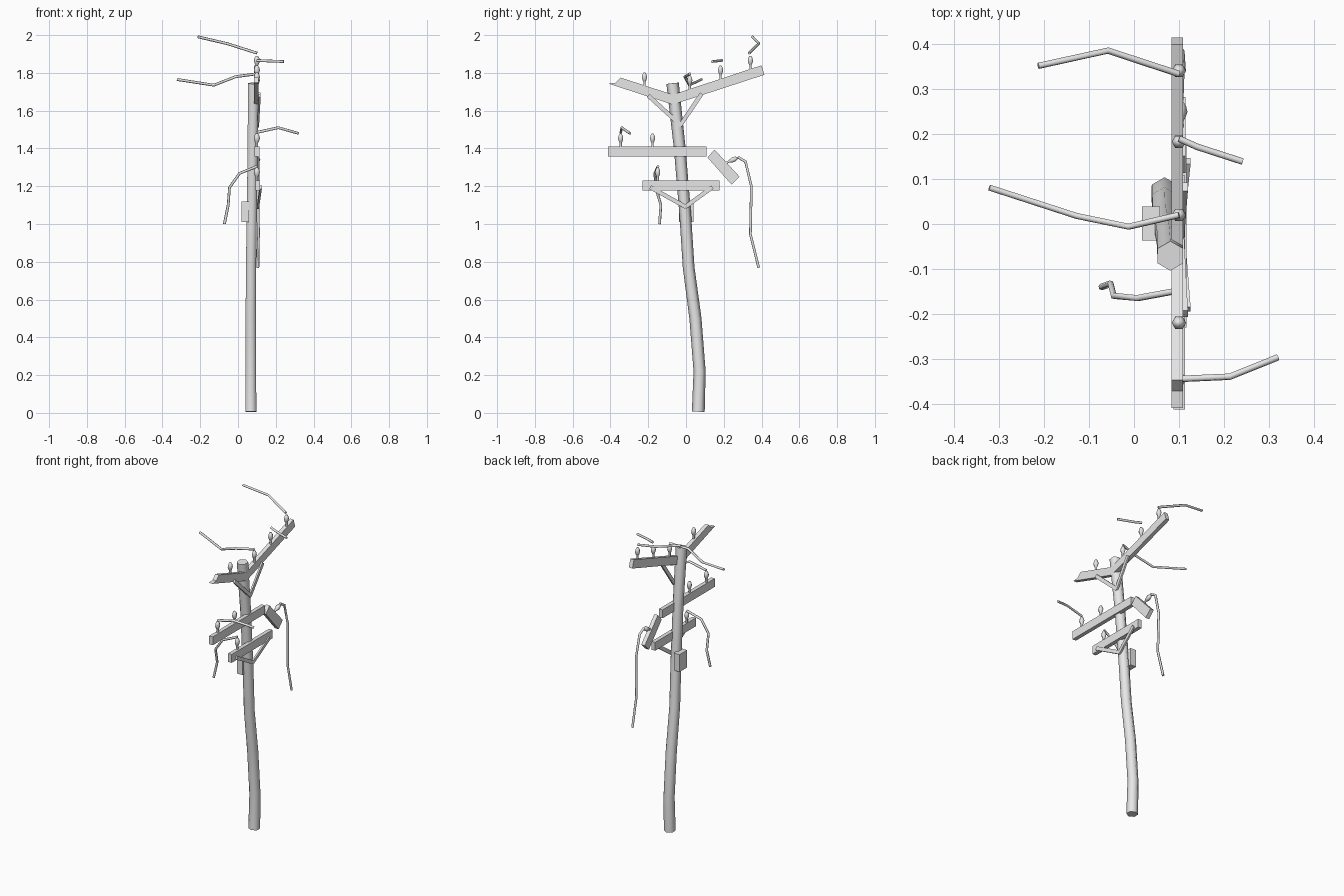
import bpy, bmesh, math
from mathutils import Vector

old = bpy.data.objects.get("Cube")
if old:
    bpy.data.objects.remove(old, do_unlink=True)

GREY = (0.8, 0.8, 0.8, 1)
mat = bpy.data.materials.new("plain grey")
mat.use_nodes = True
mat.diffuse_color = GREY
mat.node_tree.nodes["Principled BSDF"].inputs["Base Color"].default_value = GREY


def finish(name, bm, smooth=False):
    bmesh.ops.recalc_face_normals(bm, faces=bm.faces)
    mesh = bpy.data.meshes.new(name)
    bm.to_mesh(mesh)
    bm.free()
    mesh.materials.append(mat)
    ob = bpy.data.objects.new(name, mesh)
    bpy.context.collection.objects.link(ob)
    if smooth:
        bpy.ops.object.select_all(action="DESELECT")
        ob.select_set(True)
        bpy.context.view_layer.objects.active = ob
        bpy.ops.object.shade_smooth_by_angle(angle=math.radians(65))
    return ob


def tube(name, path, radii, ref=(0, 1, 0), sides=6):
    """Sweep a polygon along a path, with one radius per point."""
    pts = [Vector(p) for p in path]
    if not isinstance(radii, (list, tuple)):
        radii = [radii] * len(pts)
    bm = bmesh.new()
    u, rings = Vector(ref), []
    for i, (p, r) in enumerate(zip(pts, radii)):
        t = Vector()
        if i:
            t += (p - pts[i - 1]).normalized()
        if i < len(pts) - 1:
            t += (pts[i + 1] - p).normalized()
        t.normalize()
        u = (u - t * u.dot(t)).normalized()
        v = t.cross(u)
        angles = [math.tau * k / sides for k in range(sides)]
        rings.append([bm.verts.new(p + r * (u * math.cos(a) + v * math.sin(a))) for a in angles])
    for a, b in zip(rings, rings[1:]):
        for k in range(sides):
            n = (k + 1) % sides
            bm.faces.new((a[k], a[n], b[n], b[k]))
    bm.faces.new(rings[0])
    bm.faces.new(rings[-1])
    return finish(name, bm, True)


def slab(name, pts, depth):
    """Extrude an outline of (x, y, z) points along x."""
    bm = bmesh.new()
    face = bm.faces.new([bm.verts.new(p) for p in pts])
    ext = bmesh.ops.extrude_face_region(bm, geom=[face])
    moved = [g for g in ext["geom"] if isinstance(g, bmesh.types.BMVert)]
    bmesh.ops.translate(bm, vec=(depth, 0, 0), verts=moved)
    return finish(name, bm)


def plank(name, x, outline, depth=0.025):
    return slab(name, [(x, y, z) for y, z in outline], depth)


def brace(name, top, bottom, half=0.011):
    a, b = Vector(top), Vector(bottom)
    d = b - a
    side = Vector((0, -d.z, d.y)).normalized() * half
    return slab(name, [a + side, a - side, b - side, b + side], 0.011)


# Leaning, bent pole
tube("pole", [(0.068, 0.065, 0.006), (0.068, 0.072, 0.22), (0.068, 0.05, 0.5),
              (0.069, 0.014, 0.77), (0.073, -0.004, 1.05), (0.078, -0.033, 1.4),
              (0.081, -0.071, 1.745)],
     [0.034, 0.032, 0.032, 0.031, 0.031, 0.031, 0.033])

# Small box on the back of the pole
plank("junction_box", 0.018, [(-0.037, 1.01), (0.039, 1.01), (0.039, 1.12), (-0.037, 1.12)], 0.04)

# Crossarms, with splintered ends
plank("top_arm_rear", 0.084, [(-0.07, 1.632), (0.415, 1.79), (0.4, 1.84), (-0.07, 1.685)])
plank("top_arm_front", 0.084, [(-0.07, 1.632), (-0.41, 1.743), (-0.372, 1.748),
                               (-0.347, 1.775), (-0.07, 1.685)])
plank("middle_arm", 0.088, [(-0.413, 1.357), (0.108, 1.357), (0.108, 1.41), (-0.413, 1.41)])
plank("hanging_arm_piece", 0.09, [(0.114, 1.352), (0.241, 1.209), (0.283, 1.251), (0.151, 1.394)])
plank("lower_arm", 0.092, [(-0.23, 1.177), (0.177, 1.177), (0.177, 1.23), (-0.23, 1.23)])

# Diagonal braces
brace("top_brace_front", (0.109, -0.2, 1.68), (0.1, -0.025, 1.52))
brace("top_brace_rear", (0.109, 0.083, 1.69), (0.1, -0.032, 1.52))
brace("lower_brace_front", (0.115, -0.19, 1.195), (0.1, 0.0, 1.09))
brace("lower_brace_rear", (0.115, 0.14, 1.195), (0.1, -0.005, 1.09))

# Insulators: a pin with an egg-shaped bell
BELL = [(-0.01, 0.007), (0.016, 0.007), (0.022, 0.011), (0.038, 0.016),
        (0.052, 0.013), (0.064, 0.006)]


def insulator(name, base, up=(0, 0, 1)):
    base, up = Vector(base), Vector(up).normalized()
    return tube(name, [base + up * h for h, r in BELL], [r for h, r in BELL], ref=(1, 0, 0))


for i, (y, z) in enumerate([(-0.22, 1.738), (0.02, 1.722), (0.183, 1.775), (0.341, 1.826),
                            (-0.346, 1.415), (-0.177, 1.415), (-0.15, 1.235)]):
    insulator("insulator_%d" % (i + 1), (0.1, y, z))
insulator("hanging_insulator", (0.103, 0.215, 1.325), (0, 0.9, 0.4))

# Snapped wires
WIRES = [
    [(0.1, 0.334, 1.905), (-0.058, 0.386, 1.955), (-0.213, 0.352, 1.991)],
    [(0.1, 0.19, 1.866), (0.14, 0.172, 1.864), (0.242, 0.139, 1.86)],
    [(0.1, 0.02, 1.795), (-0.012, -0.006, 1.78), (-0.128, 0.018, 1.735), (-0.322, 0.081, 1.765)],
    [(0.1, -0.345, 1.485), (0.213, -0.34, 1.51), (0.32, -0.297, 1.48)],
    [(0.1, -0.148, 1.305), (0.008, -0.165, 1.268), (-0.045, -0.16, 1.193),
     (-0.052, -0.133, 1.1), (-0.072, -0.14, 1.0)],
    [(0.103, 0.275, 1.354), (0.104, 0.315, 1.33), (0.106, 0.346, 1.2),
     (0.108, 0.341, 0.945), (0.105, 0.385, 0.768)],
]
for i, path in enumerate(WIRES):
    tube("wire_%d" % (i + 1), path, 0.0075, ref=(0.3, 0.2, 1))
